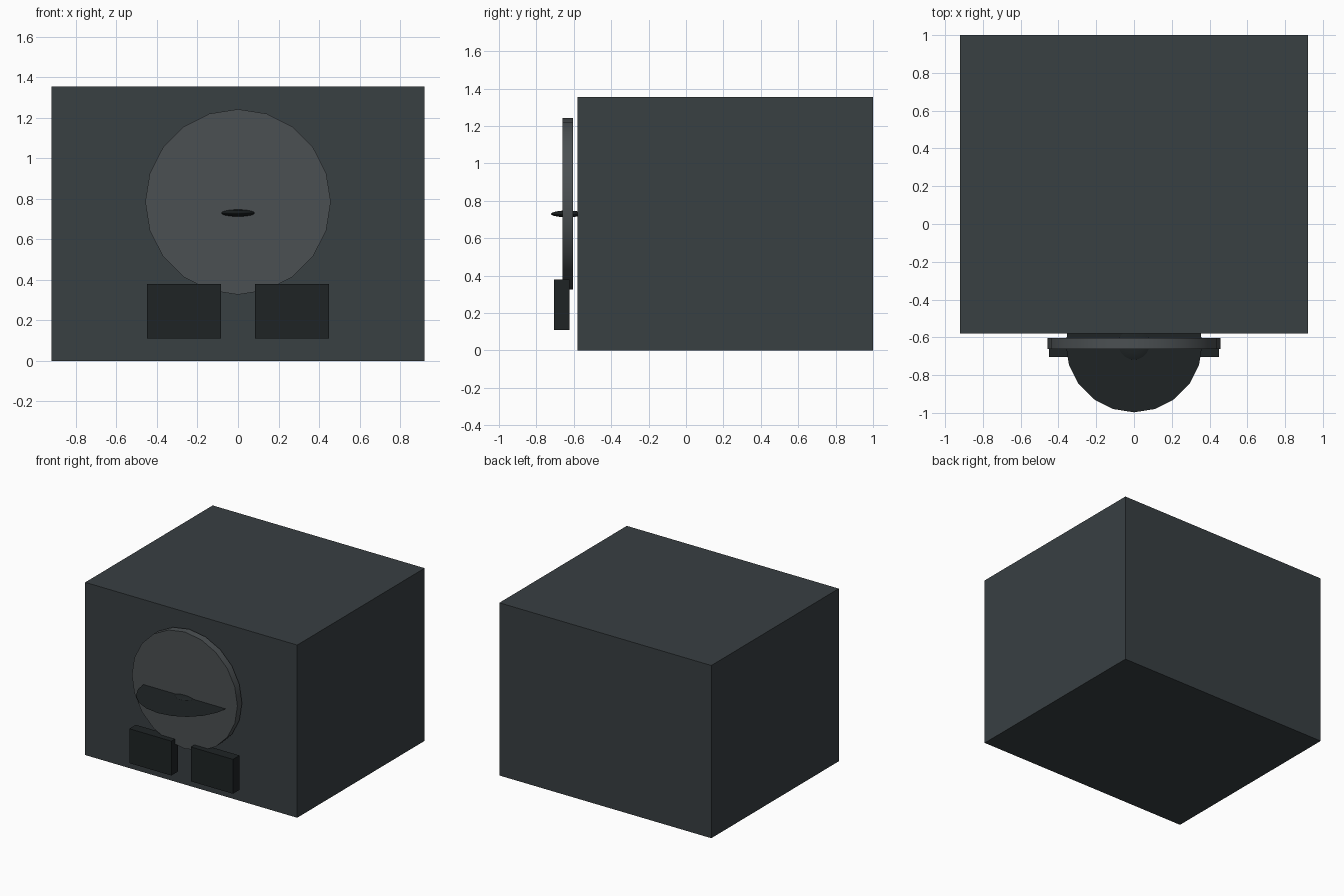
import bpy
from math import pi, radians

if "Cube" in bpy.data.objects:
    bpy.data.objects.remove(bpy.data.objects["Cube"])


def material(name, rgb):
    m = bpy.data.materials.new(name)
    m.diffuse_color = (*rgb, 1)
    m.use_nodes = True
    m.node_tree.nodes["Principled BSDF"].inputs["Base Color"].default_value = m.diffuse_color
    return m


body_mat = material("dark_slate", (0.04, 0.05, 0.055))
plate_mat = material("mid_slate", (0.07, 0.08, 0.085))
trim_mat = material("near_black", (0.013, 0.017, 0.018))


def finish(name, mat, smooth=False):
    ob = bpy.context.object
    ob.name = name
    ob.data.materials.append(mat)
    bpy.ops.object.transform_apply(location=False, rotation=True, scale=True)
    if smooth:
        bpy.ops.object.shade_smooth_by_angle(angle=radians(30))
    return ob


def box(name, x, y, z, mat):
    lo, hi = zip(x, y, z)
    bpy.ops.mesh.primitive_cube_add(
        size=1, location=[(a + b) / 2 for a, b in zip(lo, hi)])
    bpy.context.object.scale = [b - a for a, b in zip(lo, hi)]
    return finish(name, mat)


# Main cabinet
box("cabinet", (-0.92, 0.92), (-0.58, 1.0), (0, 1.355), body_mat)

# Round door, floating just ahead of the cabinet
bpy.ops.mesh.primitive_cylinder_add(
    vertices=20, radius=0.458, depth=0.057,
    location=(0, -0.633, 0.785), rotation=(pi / 2, 0, 0))
finish("round_door", plate_mat, True)

# Paper-thin horizontal shelf disc through the door
bpy.ops.mesh.primitive_circle_add(
    vertices=20, radius=0.362, fill_type='NGON', location=(0, -0.635, 0.735))
finish("shelf_disc", trim_mat)

# Small flattened hub at the centre of the shelf
bpy.ops.mesh.primitive_uv_sphere_add(
    segments=20, ring_count=10, radius=1, location=(0, -0.635, 0.73))
bpy.context.object.scale = (0.087, 0.087, 0.018)
finish("shelf_hub", trim_mat, True)

# Pair of lower blocks
for side, label in ((-1, "left"), (1, "right")):
    box(f"{label}_block", sorted((side * 0.085, side * 0.45)),
        (-0.705, -0.624), (0.11, 0.38), trim_mat)
